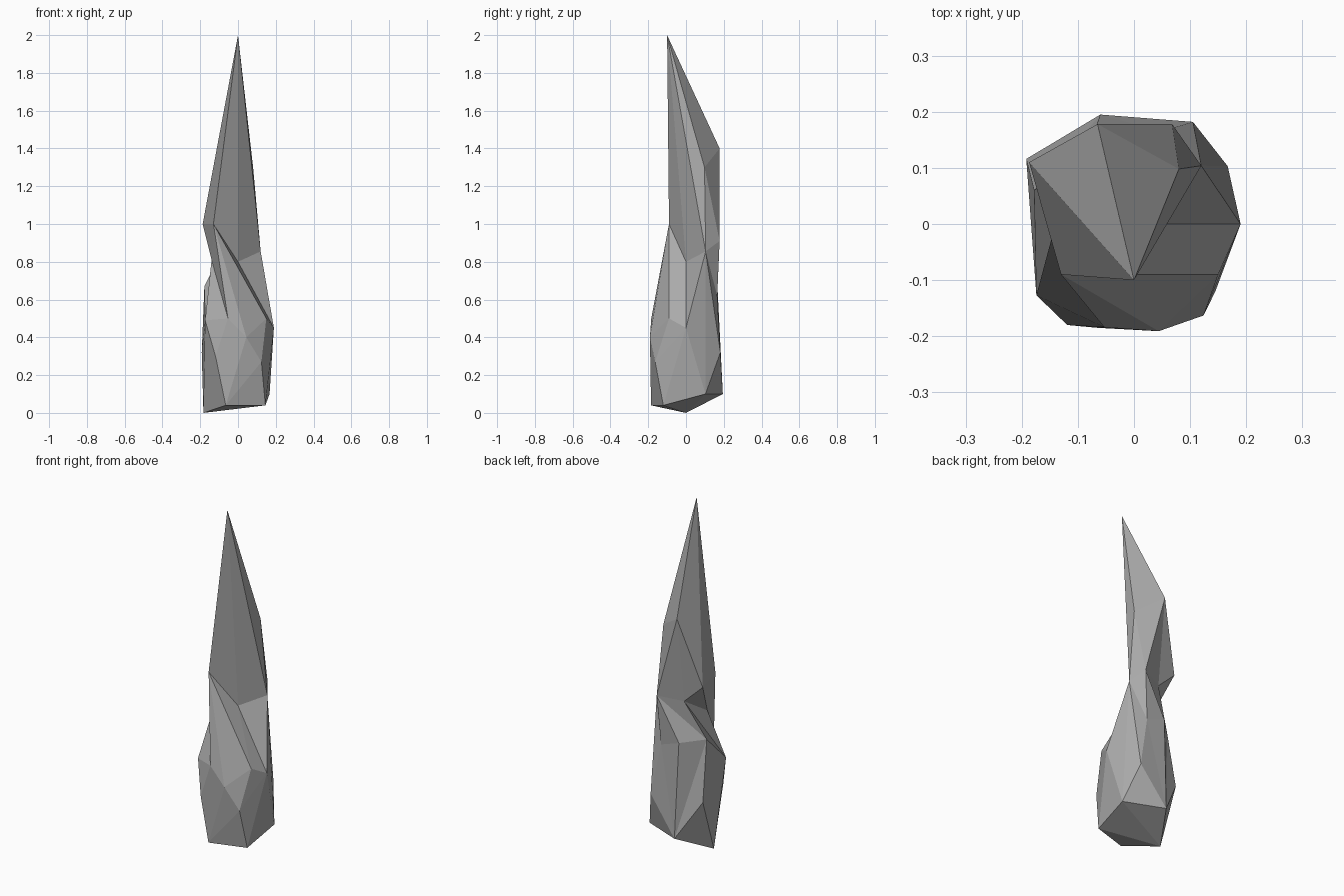
import bpy
import bmesh

start_cube = bpy.data.objects.get("Cube")
if start_cube:
    bpy.data.objects.remove(start_cube, do_unlink=True)


def make_material(name, value):
    mat = bpy.data.materials.new(name)
    mat.use_nodes = True
    colour = (value, value, value, 1.0)
    mat.diffuse_color = colour
    mat.node_tree.nodes["Principled BSDF"].inputs["Base Color"].default_value = colour
    return mat


# Corners of the upper spike
spike = dict(
    tip=(0, -.1, 2), peak_back=(-.065, .178, 1.4), peak_side=(.08, .098, 1.3),
    brow_front=(-.13, -.09, 1), brow_left=(-.187, .11, 1), brow_back=(.068, .178, .91),
    brow_side=(.12, .104, .855), notch_front=(0, 0, .8),
    notch_left=(-.14, 0, .81), notch_back=(-.07, .118, .89),
)

# Corners of the bulging waist
waist = dict(
    hip_left=(-.178, .06, .67), hip_back=(-.07, .167, .66), hip_rear=(.048, .165, .62),
    chest_left=(-.174, -.127, .49), chest_front=(-.053, -.184, .5),
    chest_side=(.15, -.09, .5), chest_edge=(.19, 0, .45), belly=(.044, -.191, .4),
)

# Corners of the foot
foot = dict(
    heel_left=(-.192, .116, .32), heel_rear=(.105, .182, .32), toe_left=(-.119, -.18, .3),
    toe_side=(.124, -.163, .27), base_back=(-.06, .195, .1), base_side=(.167, .103, .1),
    base_front=(-.065, -.185, .04), base_corner=(.145, -.12, .04), base_left=(-.183, 0, 0),
)

# Facets as fans: a hub corner, then the corners around it; closed fans repeat the first
fans = [
    "tip: brow_front notch_front brow_side peak_side peak_back brow_left brow_front",
    "notch_back: peak_back brow_back hip_left chest_left notch_left brow_left peak_back",
    "brow_side: peak_side brow_back hip_rear heel_rear base_side chest_edge notch_front",
    "base_back: hip_back hip_left heel_left base_left base_side heel_rear hip_rear hip_back",
    "toe_side: belly base_front base_corner chest_edge chest_side belly",
    "brow_front: notch_front chest_side belly chest_front notch_left brow_left",
    "chest_left: notch_left chest_front toe_left base_left heel_left hip_left",
    "base_front: belly chest_front toe_left base_left base_corner",
    "brow_back: hip_left hip_back hip_rear",
    "base_corner: chest_edge base_side base_left",
    "peak_side: peak_back brow_back",
    "notch_front: chest_side chest_edge",
]

# Faceted rock spire
bm = bmesh.new()
corner = {name: bm.verts.new(co) for name, co in (spike | waist | foot).items()}
for fan in fans:
    hub, around = fan.split(": ")
    ring = around.split()
    for a, b in zip(ring, ring[1:]):
        bm.faces.new((corner[hub], corner[a], corner[b]))
bmesh.ops.recalc_face_normals(bm, faces=bm.faces)

mesh = bpy.data.meshes.new("rock_spire")
bm.to_mesh(mesh)
bm.free()
mesh.materials.append(make_material("stone grey", .4))
spire = bpy.data.objects.new("rock_spire", mesh)
bpy.context.collection.objects.link(spire)
